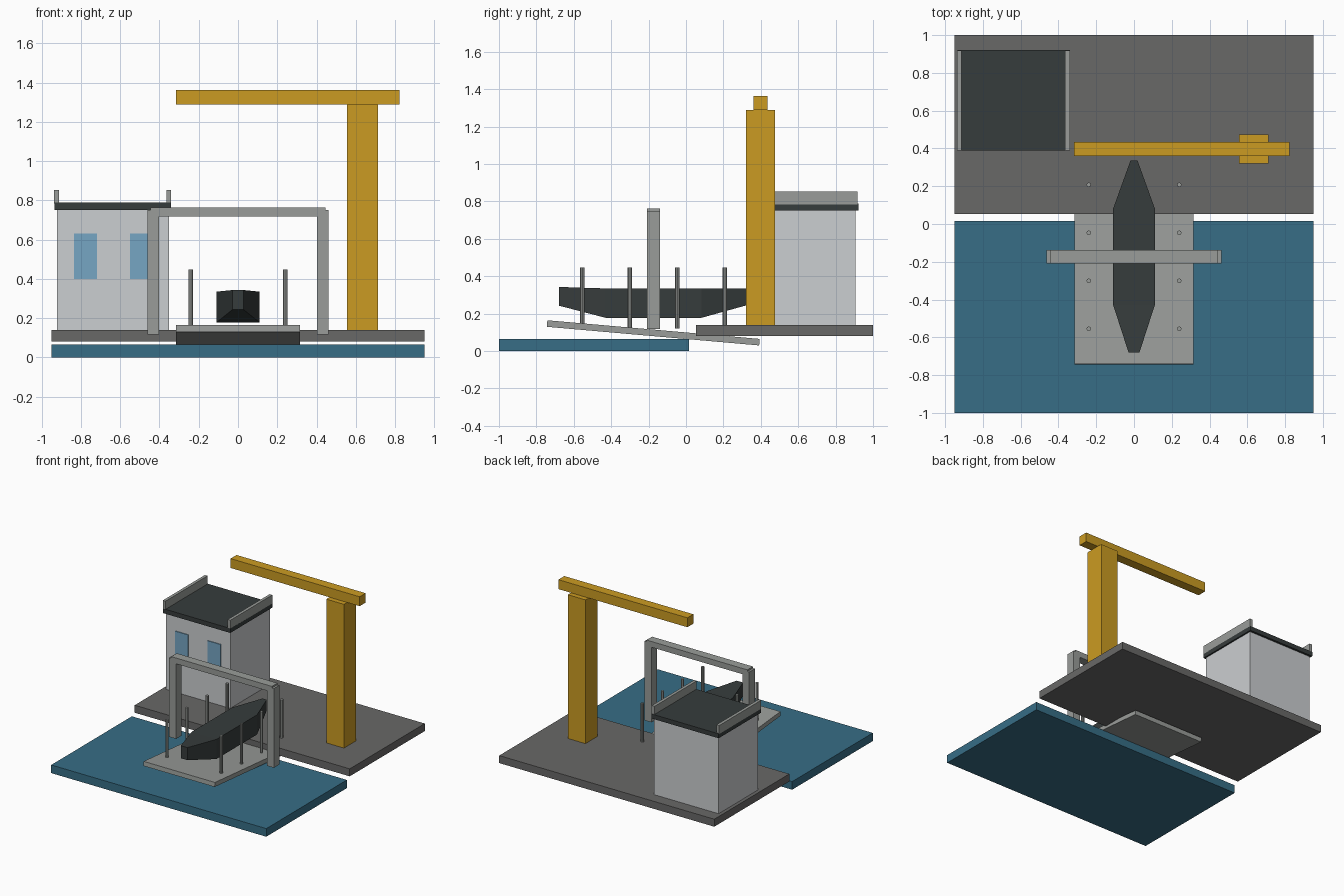
import bpy
import bmesh
from math import atan2
from mathutils import Matrix

old = bpy.data.objects.get("Cube")
if old:
    bpy.data.objects.remove(old, do_unlink=True)


def material(name, r, g, b):
    mat = bpy.data.materials.new(name)
    mat.use_nodes = True
    mat.diffuse_color = (r, g, b, 1)
    bsdf = next(n for n in mat.node_tree.nodes if n.type == 'BSDF_PRINCIPLED')
    bsdf.inputs["Base Color"].default_value = (r, g, b, 1)
    return mat


water_blue = material("water blue", 0.038, 0.155, 0.24)
asphalt = material("asphalt grey", 0.14, 0.138, 0.136)
steel = material("steel grey", 0.32, 0.335, 0.32)
charcoal = material("charcoal", 0.037, 0.045, 0.045)
wall_white = material("pale wall", 0.60, 0.62, 0.635)
glass = material("window blue", 0.18, 0.38, 0.55)
yellow = material("crane yellow", 0.60, 0.33, 0.016)


def finish(bm, name, mat):
    bmesh.ops.recalc_face_normals(bm, faces=bm.faces)
    mesh = bpy.data.meshes.new(name)
    bm.to_mesh(mesh)
    bm.free()
    mesh.materials.append(mat)
    obj = bpy.data.objects.new(name, mesh)
    bpy.context.collection.objects.link(obj)
    return obj


def box(name, mat, x, y, z):
    """Box given by its (low, high) range along each axis."""
    bm = bmesh.new()
    bmesh.ops.create_cube(bm, size=1)
    size = [b - a for a, b in (x, y, z)]
    bmesh.ops.scale(bm, vec=size, verts=bm.verts)
    obj = finish(bm, name, mat)
    obj.location = [(a + b) / 2 for a, b in (x, y, z)]
    return obj


# Ground slabs
box("water", water_blue, (-0.95, 0.95), (-1, 0.017), (0, 0.065))
box("quay", asphalt, (-0.95, 0.95), (0.053, 1), (0.08, 0.14))

# Sloping slipway
ramp = box("slipway", steel, (-0.315, 0.315), (-0.745, 0.395), (0.08, 0.115))
ramp.rotation_euler.x = -atan2(0.1, 1.14)

# Gantry frame over the slipway
for side, name in ((1, "left"), (-1, "right")):
    xs = sorted((side * 0.402, side * 0.462))
    box(f"gantry_leg_{name}", steel, xs, (-0.208, -0.138), (0.117, 0.75))
box("gantry_beam", steel, (-0.445, 0.445), (-0.208, -0.138), (0.717, 0.763))

# Two rows of mooring posts
for side, name in ((1, "left"), (-1, "right")):
    for i in range(4):
        bm = bmesh.new()
        bmesh.ops.create_cone(bm, cap_ends=True, segments=8,
                              radius1=0.012, radius2=0.012, depth=0.327,
                              matrix=Matrix.Translation((side * 0.24, -0.554 + i * 0.254, 0.2835)))
        finish(bm, f"post_{name}_{i + 1}", steel)

# Boat hull lofted through cross-sections: y, half width, bottom, top
sections = [(-0.68, 0.029, 0.243, 0.343), (-0.43, 0.11, 0.178, 0.335),
            (0.083, 0.11, 0.178, 0.335), (0.335, 0.019, 0.248, 0.335)]
bm = bmesh.new()
rings = [[bm.verts.new(p) for p in ((-w, y, lo), (w, y, lo), (w, y, hi), (-w, y, hi))]
         for y, w, lo, hi in sections]
for a, b in zip(rings, rings[1:]):
    for i in range(4):
        j = (i + 1) % 4
        bm.faces.new((a[i], a[j], b[j], b[i]))
bm.faces.new(rings[0])
bm.faces.new(rings[-1])
finish(bm, "boat_hull", charcoal)

# Harbour office
box("office_walls", wall_white, (-0.922, -0.352), (0.405, 0.905), (0.14, 0.755))
box("office_roof", charcoal, (-0.934, -0.34), (0.388, 0.922), (0.752, 0.788))
for x, name in ((-0.924, "right"), (-0.352, "left")):
    box(f"roof_parapet_{name}", steel, (x - 0.012, x + 0.012), (0.388, 0.918), (0.785, 0.853))
for x, name in ((-0.777, "right"), (-0.492, "left")):
    box(f"window_{name}", glass, (x - 0.058, x + 0.058), (0.399, 0.407), (0.40, 0.63))

# Crane
box("crane_column", yellow, (0.556, 0.712), (0.32, 0.475), (0.14, 1.288))
box("crane_jib", yellow, (-0.317, 0.823), (0.36, 0.435), (1.288, 1.363))
